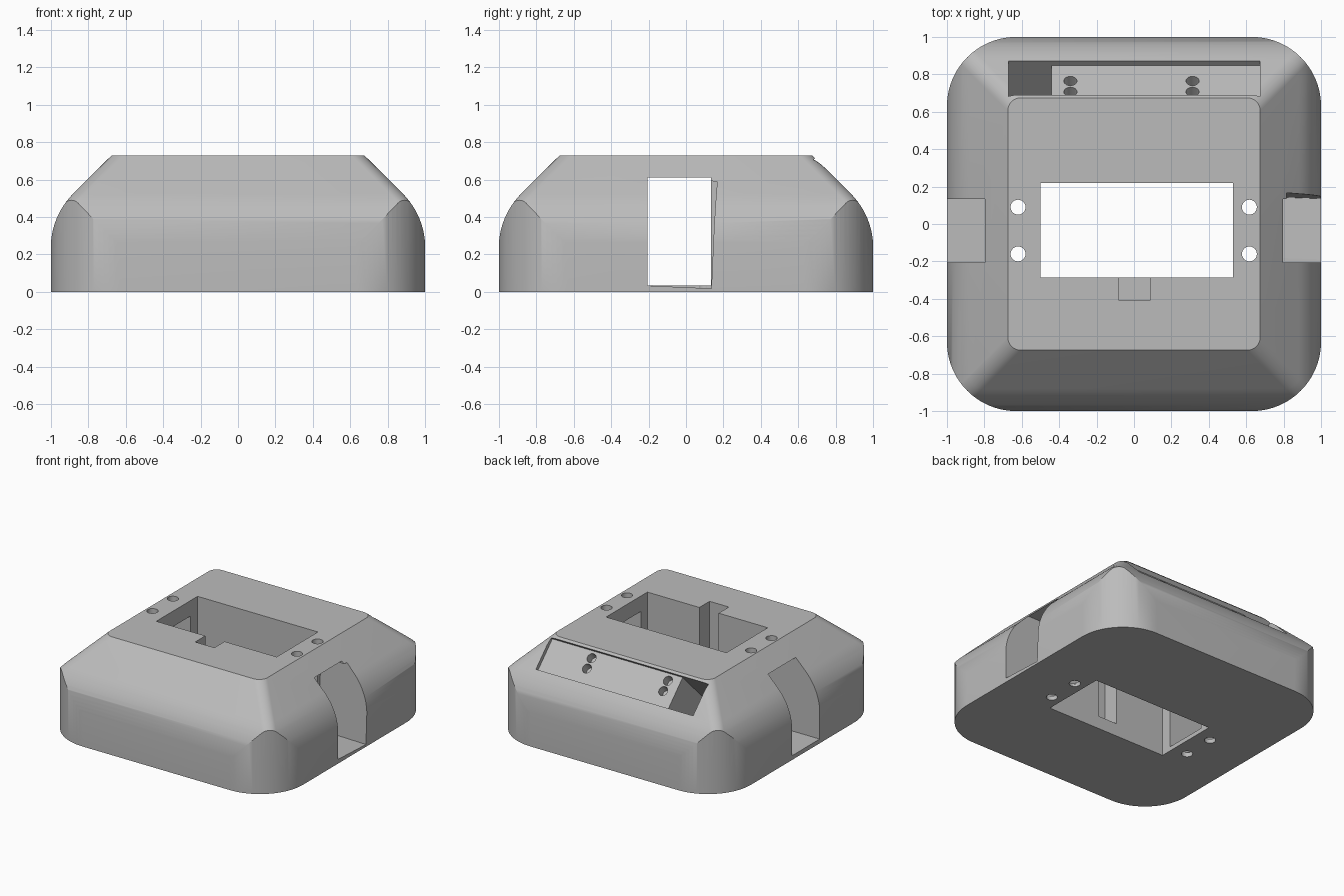
import bpy, bmesh
from math import pi, sin, cos, radians
from mathutils import Matrix, Vector

if "Cube" in bpy.data.objects:
    bpy.data.objects.remove(bpy.data.objects["Cube"])

grey = bpy.data.materials.new("plain grey")
grey.use_nodes = True
grey.diffuse_color = (0.5, 0.5, 0.5, 1)
grey.node_tree.nodes["Principled BSDF"].inputs["Base Color"].default_value = (0.5, 0.5, 0.5, 1)


def add_object(name, bm):
    bmesh.ops.recalc_face_normals(bm, faces=bm.faces)
    mesh = bpy.data.meshes.new(name)
    bm.to_mesh(mesh)
    bm.free()
    mesh.materials.append(grey)
    obj = bpy.data.objects.new(name, mesh)
    bpy.context.collection.objects.link(obj)
    return obj


def rounded_square(half, radius, steps):
    """Outline points of a square with rounded corners."""
    pts = []
    for quarter in range(4):
        mid = pi / 4 + quarter * pi / 2
        cx = (half - radius) * (1 if cos(mid) > 0 else -1)
        cy = (half - radius) * (1 if sin(mid) > 0 else -1)
        for i in range(steps + 1):
            a = quarter * pi / 2 + i / steps * pi / 2
            pts.append((cx + radius * cos(a), cy + radius * sin(a)))
    return pts


def loft(name, rings, radius, steps):
    """Skin a stack of rounded squares given as (half width, height)."""
    bm = bmesh.new()
    loops = [[bm.verts.new((x, y, z)) for x, y in rounded_square(w, radius, steps)]
             for w, z in rings]
    n = len(loops[0])
    for low, high in zip(loops, loops[1:]):
        for i in range(n):
            j = (i + 1) % n
            bm.faces.new((low[i], low[j], high[j], high[i]))
    bm.faces.new(loops[0][::-1])
    bm.faces.new(loops[-1])
    return add_object(name, bm)


def box(name, lo, hi, frame=Matrix()):
    lo, hi = Vector(lo), Vector(hi)
    bm = bmesh.new()
    size = Matrix.Diagonal((*(hi - lo), 1))
    bmesh.ops.create_cube(bm, size=1, matrix=frame @ Matrix.Translation((lo + hi) / 2) @ size)
    return add_object(name, bm)


def cylinder(name, centre, radius, depth, turn=Matrix()):
    bm = bmesh.new()
    bmesh.ops.create_cone(bm, cap_ends=True, segments=24, radius1=radius, radius2=radius,
                          depth=depth, matrix=Matrix.Translation(centre) @ turn)
    return add_object(name, bm)


def combine(target, tool, operation="DIFFERENCE"):
    """Apply a boolean and throw the cutter away."""
    mod = target.modifiers.new("cut", "BOOLEAN")
    mod.object, mod.operation, mod.solver = tool, operation, "EXACT"
    bpy.context.view_layer.objects.active = target
    bpy.ops.object.modifier_apply(modifier=mod.name)
    bpy.data.objects.remove(tool)


# Body: rounded block trimmed by a curved, sloping shell
HEIGHT, TOP, BEND = 0.73, 0.675, 0.41
body = loft("housing", [(1, 0), (1, 0.9)], 0.37, 20)
rings = [(1.002, -0.1)]
for i in range(13):
    a = i / 12 * pi / 4
    rings.append((1.001 - BEND * (1 - cos(a)), 0.235 + BEND * sin(a)))
rings.append((TOP, HEIGHT))
combine(body, loft("shell_trim", rings, 0.07, 8), "INTERSECT")

# Central opening and the small keyway beside it
combine(body, box("centre_opening", (-0.5, -0.285, -0.2), (0.53, 0.22, 1)))
combine(body, box("keyway", (-0.08, -0.41, 0.1), (0.085, -0.2, 1)))

# Cable tunnel across, with a slightly tilted mouth on the +x side
combine(body, box("tunnel", (-1.2, -0.205, 0.033), (1.2, 0.133, 0.61)))
tilt = (Matrix.Translation((0.8, -0.02, 0.31)) @ Matrix.Rotation(radians(-2.5), 4, "X")
        @ Matrix.Rotation(radians(-2), 4, "Z"))
combine(body, box("tilted_mouth", (-0.22, -0.15, -0.285), (0.5, 0.175, 0.288), tilt))

# Vertical fixing holes
for x in (-0.62, 0.617):
    for y in (-0.16, 0.09):
        combine(body, cylinder("fixing_hole", (x, y, 0.4), 0.04, 1.4))

# Shallow pocket on the back slope with a deep well at one end
lean = Matrix.Rotation(-pi / 4, 4, "X")
slope = Matrix.Translation((0, 0.78, 0.625)) @ lean
combine(body, box("back_pocket", (-0.67, -0.127, -0.03), (0.675, 0.127, 0.1), slope))
combine(body, box("deep_well", (-0.67, -0.127, -0.45), (-0.44, 0.127, 0.1), slope))

# Paired screw holes in the pocket floor
for x in (-0.34, 0.313):
    for y in (0.707, 0.765):
        combine(body, cylinder("screw_hole", (x, y, 1.363 - y), 0.035, 0.14, lean))

bpy.ops.object.select_all(action="DESELECT")
body.select_set(True)
bpy.context.view_layer.objects.active = body
bpy.ops.object.shade_smooth_by_angle(angle=radians(30))
